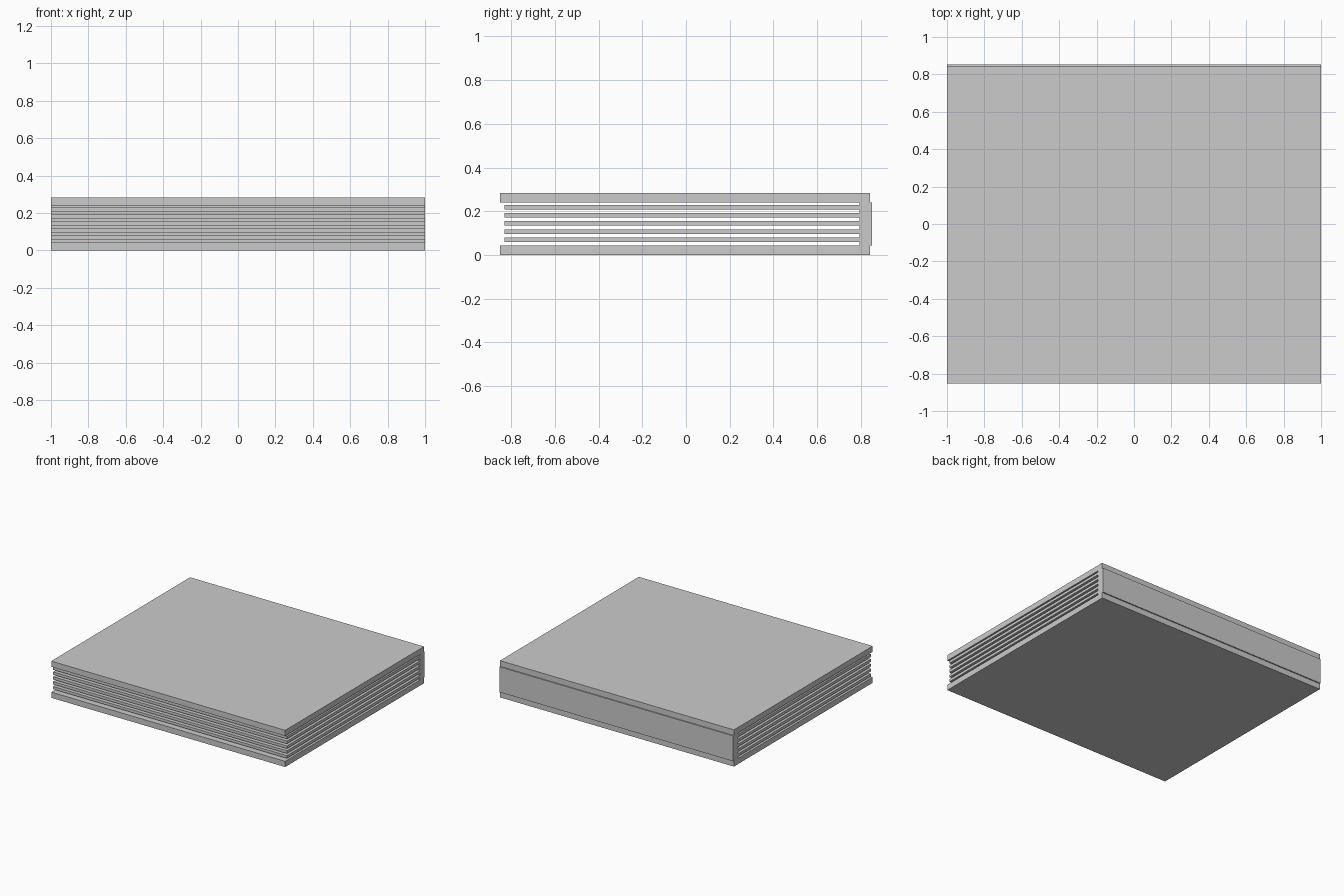
import bpy, bmesh

if "Cube" in bpy.data.objects:
    bpy.data.objects.remove(bpy.data.objects["Cube"])


def extrude_profile(name, pts, half_width):
    """Extrude a closed (y, z) outline along x, centred on x = 0."""
    bm = bmesh.new()
    face = bm.faces.new([bm.verts.new((-half_width, y, z)) for y, z in pts])
    out = bmesh.ops.extrude_face_region(bm, geom=[face])
    verts = [g for g in out["geom"] if isinstance(g, bmesh.types.BMVert)]
    bmesh.ops.translate(bm, verts=verts, vec=(2 * half_width, 0, 0))
    bmesh.ops.recalc_face_normals(bm, faces=bm.faces)
    mesh = bpy.data.meshes.new(name)
    bm.to_mesh(mesh)
    bm.free()
    obj = bpy.data.objects.new(name, mesh)
    bpy.context.collection.objects.link(obj)
    return obj


FRONT, BACK, SPINE_IN, SPINE_OUT = -0.852, 0.843, 0.795, 0.852
HEIGHT, LOW, HIGH = 0.284, 0.044, 0.24

# Hard cover: two boards joined by a slightly protruding spine
extrude_profile("book_cover", [
    (FRONT, 0), (BACK, 0), (BACK, LOW), (SPINE_OUT, LOW),
    (SPINE_OUT, HIGH), (BACK, HIGH), (BACK, HEIGHT), (FRONT, HEIGHT),
    (FRONT, HIGH), (SPINE_IN, HIGH), (SPINE_IN, LOW), (FRONT, LOW)], 1.0)

# Five thick pages, evenly spaced between the boards
for i in range(5):
    z = 0.069 + i * 0.0375
    t = 0.0105
    extrude_profile(f"page_{i + 1}", [
        (-0.83, z - t), (SPINE_IN, z - t),
        (SPINE_IN, z + t), (-0.83, z + t)], 1.0)
